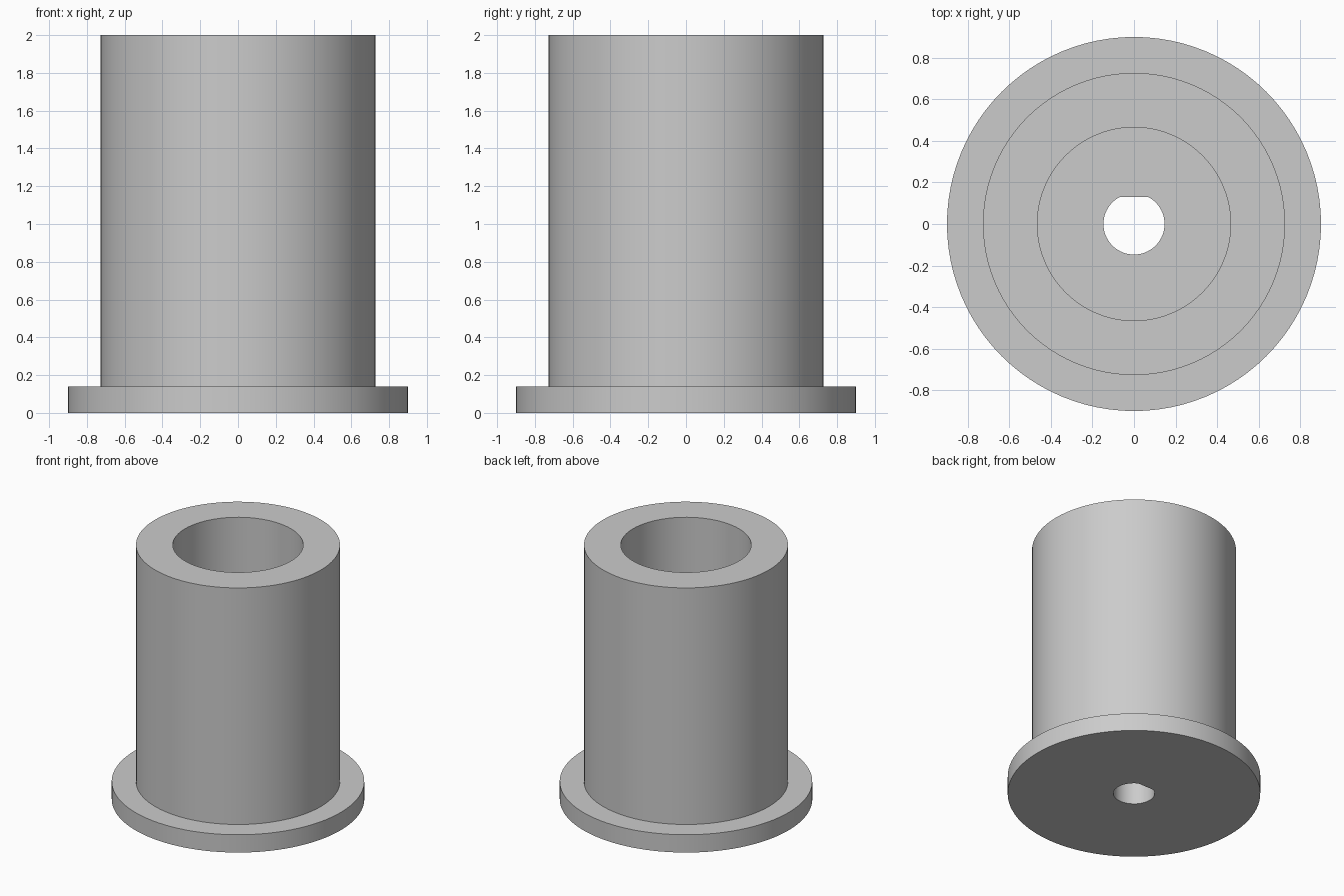
import bpy, bmesh, math

cube = bpy.data.objects.get("Cube")
if cube:
    bpy.data.objects.remove(cube)

SEGMENTS = 96
FLANGE_R, BARREL_R, BORE_R, SHAFT_R = 0.9, 0.727, 0.465, 0.147
FLANGE_TOP, FLOOR, HEIGHT = 0.14, 0.27, 2.0
SHAFT_FLAT = 0.13

grey = bpy.data.materials.new("plain grey")
grey.use_nodes = True
colour = (0.6, 0.6, 0.6, 1)
grey.diffuse_color = colour
grey.node_tree.nodes["Principled BSDF"].inputs["Base Color"].default_value = colour


def ring(bm, radius, z, flat=None):
    """Circle of vertices, optionally cut off at y = flat."""
    verts = []
    for i in range(SEGMENTS):
        a = math.tau * i / SEGMENTS
        y = radius * math.sin(a)
        if flat is not None:
            y = min(y, flat)
        verts.append(bm.verts.new((radius * math.cos(a), y, z)))
    return verts


# Closed section of the flanged sleeve, from the shaft hole outwards and back
bm = bmesh.new()
rings = [
    ring(bm, SHAFT_R, 0, SHAFT_FLAT),
    ring(bm, FLANGE_R, 0),
    ring(bm, FLANGE_R, FLANGE_TOP),
    ring(bm, BARREL_R, FLANGE_TOP),
    ring(bm, BARREL_R, HEIGHT),
    ring(bm, BORE_R, HEIGHT),
    ring(bm, BORE_R, FLOOR),
    ring(bm, SHAFT_R, FLOOR, SHAFT_FLAT),
]
for lower, upper in zip(rings, rings[1:] + rings[:1]):
    for i in range(SEGMENTS):
        j = (i + 1) % SEGMENTS
        bm.faces.new((lower[i], lower[j], upper[j], upper[i]))
bmesh.ops.recalc_face_normals(bm, faces=bm.faces)

mesh = bpy.data.meshes.new("flanged_sleeve")
bm.to_mesh(mesh)
bm.free()
mesh.materials.append(grey)
sleeve = bpy.data.objects.new("flanged_sleeve", mesh)
bpy.context.collection.objects.link(sleeve)

# Smooth walls, sharp rims and shaft flat
bpy.ops.object.select_all(action="DESELECT")
sleeve.select_set(True)
bpy.context.view_layer.objects.active = sleeve
bpy.ops.object.shade_smooth_by_angle(angle=math.radians(20))
